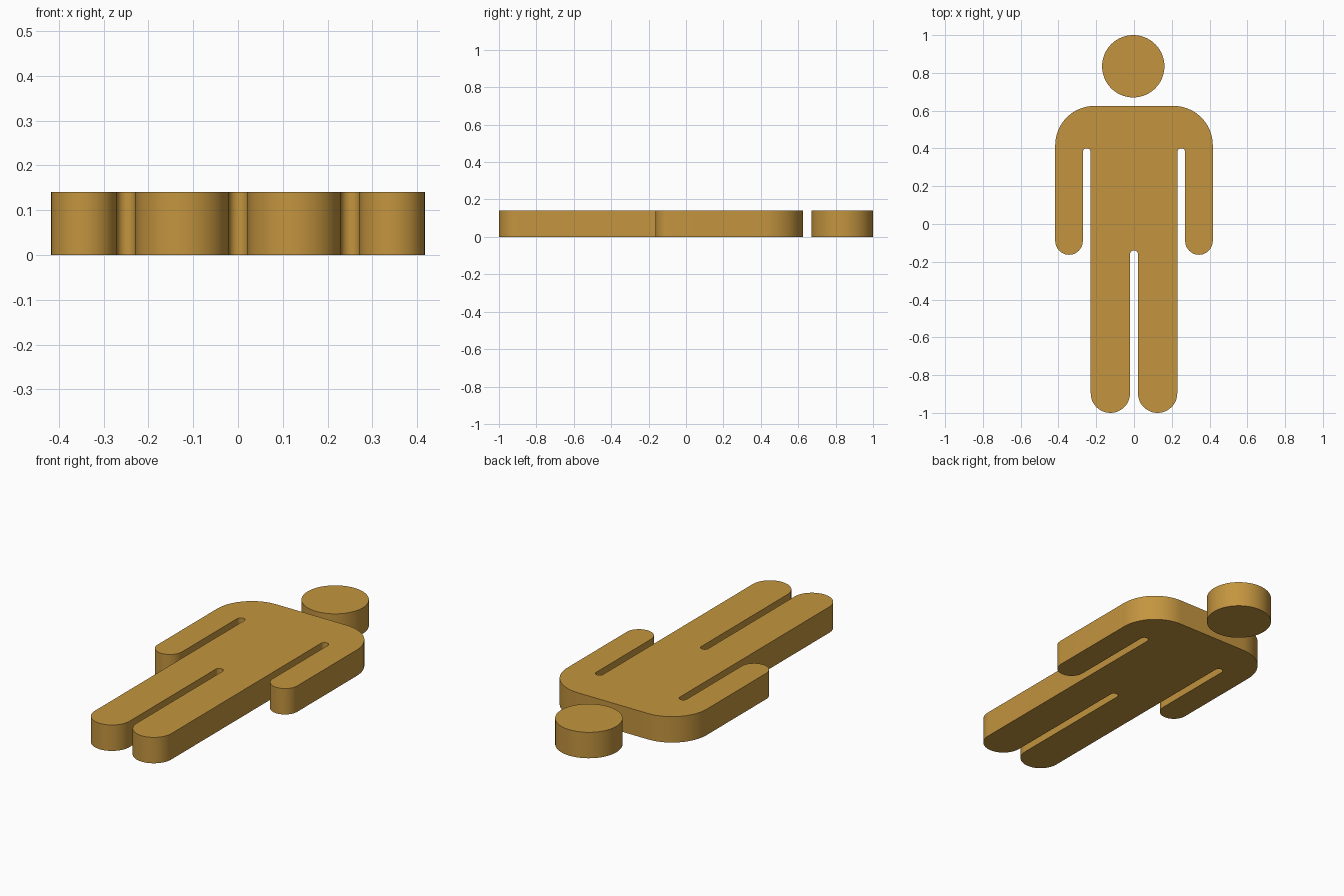
import bpy, bmesh
from math import sin, cos, radians

if "Cube" in bpy.data.objects:
    bpy.data.objects.remove(bpy.data.objects["Cube"])

HEIGHT = 0.14
mat = bpy.data.materials.new("ochre")
mat.diffuse_color = (0.55, 0.30, 0.05, 1)
mat.use_nodes = True
mat.node_tree.nodes["Principled BSDF"].inputs["Base Color"].default_value = mat.diffuse_color


def arc(cx, cy, r, start, end, steps=24):
    angles = [radians(start + (end - start) * i / steps) for i in range(steps + 1)]
    return [(cx + r * cos(a), cy + r * sin(a)) for a in angles]


def slab(name, outline):
    """Extrude a flat closed outline up from z = 0."""
    bm = bmesh.new()
    base = bm.faces.new([bm.verts.new((x, y, 0)) for x, y in outline])
    top = bmesh.ops.extrude_face_region(bm, geom=[base], use_keep_orig=True)["geom"]
    bmesh.ops.translate(bm, vec=(0, 0, HEIGHT),
                        verts=[g for g in top if isinstance(g, bmesh.types.BMVert)])
    bmesh.ops.recalc_face_normals(bm, faces=bm.faces)
    mesh = bpy.data.meshes.new(name)
    bm.to_mesh(mesh)
    bm.free()
    mesh.materials.append(mat)
    ob = bpy.data.objects.new(name, mesh)
    bpy.context.collection.objects.link(ob)
    bpy.ops.object.select_all(action='DESELECT')
    ob.select_set(True)
    bpy.context.view_layer.objects.active = ob
    bpy.ops.object.shade_smooth_by_angle(angle=radians(30))
    return ob


# Right half of the body outline, from crotch to shoulder
half = (arc(0, -0.161, 0.021, 90, 0, 12)[1:]        # crotch slot
        + arc(0.125, -0.896, 0.104, 180, 360)       # foot
        + arc(0.25, 0.38, 0.021, 180, 0, 12)        # armpit slot
        + arc(0.344, -0.09, 0.073, 180, 360)        # hand
        + arc(0.209, 0.417, 0.208, 0, 90))          # shoulder
mirrored = [(-x, y) for x, y in reversed(half)]
slab("body", [(0, -0.14)] + half + mirrored)

# Head disc, separate from the body
slab("head", arc(-0.004, 0.835, 0.165, 0, 360, 64)[:-1])
